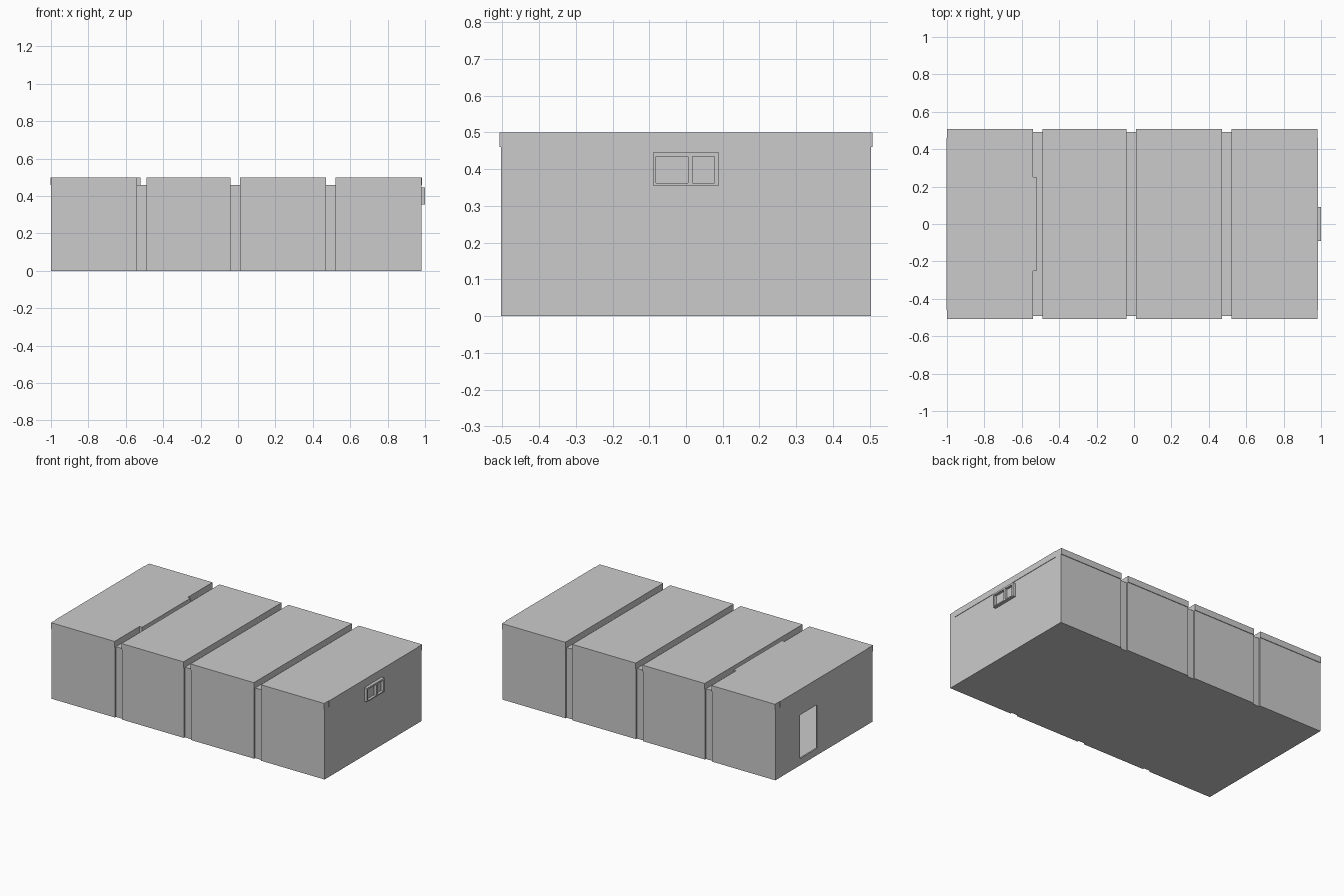
import bpy, bmesh

if "Cube" in bpy.data.objects:
    bpy.data.objects.remove(bpy.data.objects["Cube"])


def box(name, x, y, z):
    """Axis-aligned box from (min, max) ranges."""
    bm = bmesh.new()
    bmesh.ops.create_cube(bm, size=1)
    for v in bm.verts:
        v.co = [r[0] if c < 0 else r[1] for c, r in zip(v.co, (x, y, z))]
    me = bpy.data.meshes.new(name)
    bm.to_mesh(me)
    bm.free()
    ob = bpy.data.objects.new(name, me)
    bpy.context.collection.objects.link(ob)
    return ob


def prism(name, outline, z0, z1):
    """Vertical extrusion of an xy outline."""
    bm = bmesh.new()
    face = bm.faces.new([bm.verts.new((x, y, z0)) for x, y in outline])
    ext = bmesh.ops.extrude_face_region(bm, geom=[face])
    up = [g for g in ext["geom"] if isinstance(g, bmesh.types.BMVert)]
    bmesh.ops.translate(bm, verts=up, vec=(0, 0, z1 - z0))
    bmesh.ops.recalc_face_normals(bm, faces=bm.faces)
    me = bpy.data.meshes.new(name)
    bm.to_mesh(me)
    bm.free()
    ob = bpy.data.objects.new(name, me)
    bpy.context.collection.objects.link(ob)
    return ob


def cut(target, cutter):
    cutter.hide_render = True
    cutter.hide_viewport = True
    mod = target.modifiers.new("cut", "BOOLEAN")
    mod.operation = "DIFFERENCE"
    mod.solver = "EXACT"
    mod.object = cutter


X0, X1, EAVE, TOP = -1.0, 0.98, 0.46, 0.5
bays = [(X0, -0.54), (-0.49, -0.04), (0.01, 0.47), (0.52, X1)]

# hollow core with a doorway in the left end
core = box("building_core", (X0, X1), (-0.493, 0.493), (0, EAVE))
cut(core, box("room_cutter", (X0 + 0.01, X1 - 0.01), (-0.483, 0.483), (0.01, 0.45)))
cut(core, box("door_cutter", (X0 - 0.05, X0 + 0.05), (0.07, 0.245), (0.045, 0.33)))

# wall panels, separated by recessed strips
for i, bay in enumerate(bays):
    for side, y in (("front", (-0.503, -0.493)), ("back", (0.493, 0.503))):
        box(f"wall_panel_{side}_{i}", bay, y, (0, EAVE))

# roof slabs; the first has a tongue reaching into its gap
W = 0.507
for i, (a, b) in enumerate(bays):
    edge = [(b, -W), (b, W)]
    if i == 0:
        t = b + 0.02
        edge = [(b, -W), (b, -0.25), (t, -0.25), (t, 0.25), (b, 0.25), (b, W)]
    prism(f"roof_slab_{i}", [(a, -W)] + edge + [(a, W)], EAVE, TOP)

# thin fascia boards on both ends
box("end_fascia_right", (X1, X1 + 0.003), (-0.46, 0.46), (EAVE, TOP))
box("end_fascia_left", (X0 - 0.003, X0), (-0.46, 0.46), (EAVE, TOP))

# window frame with two panes on the right end
frame = box("window_frame", (X1, 1.0), (-0.09, 0.09), (0.355, 0.445))
for i, y in enumerate(((-0.081, 0.005), (0.018, 0.077))):
    cut(frame, box(f"pane_cutter_{i}", (X1 + 0.003, 1.05), y, (0.362, 0.434)))
